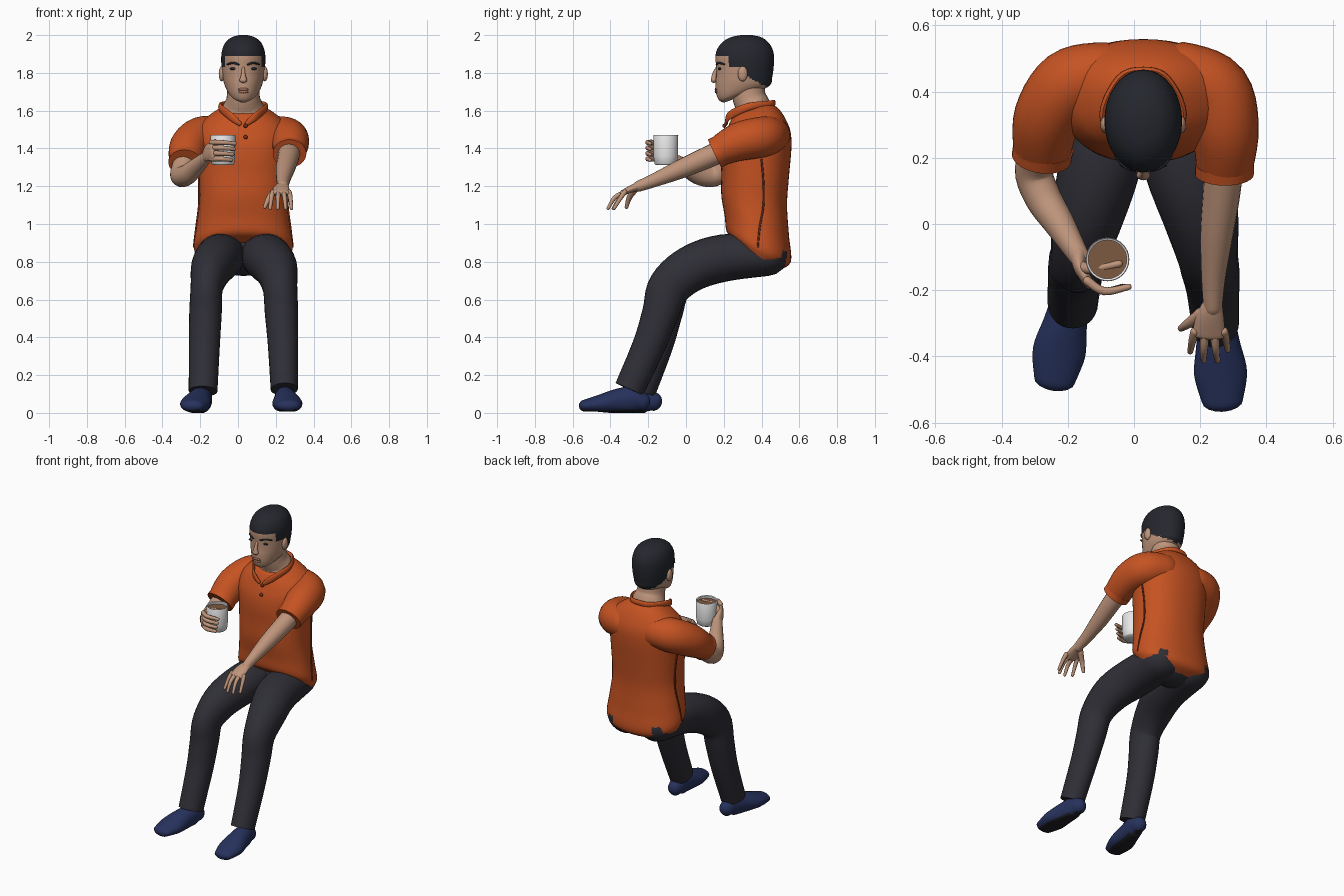
import bpy, bmesh, math
from mathutils import Vector

cube = bpy.data.objects.get("Cube")
if cube:
    bpy.data.objects.remove(cube, do_unlink=True)


def material(name, rgb):
    m = bpy.data.materials.new(name)
    m.use_nodes = True
    m.diffuse_color = (*rgb, 1)
    m.node_tree.nodes["Principled BSDF"].inputs["Base Color"].default_value = (*rgb, 1)
    return m


ORANGE = material("orange cloth", (0.56, 0.085, 0.016))
SEAM = material("dark orange seam", (0.2, 0.03, 0.008))
SKIN = material("skin", (0.52, 0.3, 0.2))
LIP = material("lip brown", (0.36, 0.17, 0.12))
TROUSER = material("charcoal cloth", (0.028, 0.028, 0.037))
HAIR = material("black hair", (0.018, 0.02, 0.027))
SHOE = material("navy shoe", (0.02, 0.032, 0.11))
SOLE = material("dark sole", (0.014, 0.014, 0.02))
WHITE = material("white cup", (0.8, 0.8, 0.8))
COFFEE = material("coffee", (0.2, 0.1, 0.05))
X, Z = Vector((1, 0, 0)), Vector((0, 0, 1))
MID = 0.028  # body centre line


def smooth_keys(keys, steps):
    """Catmull-Rom interpolation of every number in the keys."""
    out = []
    for i in range(len(keys) - 1):
        a, b, c, d = (keys[min(max(i + k, 0), len(keys) - 1)] for k in (-1, 0, 1, 2))
        for s in range(steps):
            t = s / steps
            out.append([q + t / 2 * (r - p + t * (2 * p - 5 * q + 4 * r - e + t * (3 * (q - r) + e - p)))
                        for p, q, r, e in zip(a, b, c, d)])
    return out + [list(keys[-1])]


def loft(name, rings, mats, rule=None, angle=50):
    """Skin rings of points; rule picks a material index from a face centre."""
    bm = bmesh.new()
    loops = [[bm.verts.new(p) for p in ring] for ring in rings]
    n = len(loops[0])
    for lo, hi in zip(loops, loops[1:]):
        for j in range(n):
            bm.faces.new((lo[j], lo[(j + 1) % n], hi[(j + 1) % n], hi[j]))
    bm.faces.new(loops[0][::-1])
    bm.faces.new(loops[-1])
    bmesh.ops.recalc_face_normals(bm, faces=bm.faces)
    if rule:
        for f in bm.faces:
            f.material_index = rule(f.calc_center_median())
    me = bpy.data.meshes.new(name)
    bm.to_mesh(me)
    bm.free()
    ob = bpy.data.objects.new(name, me)
    bpy.context.collection.objects.link(ob)
    for m in mats:
        me.materials.append(m)
    bpy.ops.object.select_all(action='DESELECT')
    ob.select_set(True)
    bpy.context.view_layer.objects.active = ob
    bpy.ops.object.shade_smooth_by_angle(angle=math.radians(angle))
    return ob


def tube(name, keys, mat, ref=Z, seg=20, steps=5, caps=(True, True), floor=None, rule=None):
    """Limb along keys (x, y, z, radius along ref, other radius)."""
    keys = smooth_keys([k if len(k) == 5 else (*k, k[3]) for k in keys], steps)
    pts = [Vector(k[:3]) for k in keys]
    rings = []

    def ring(c, t, ra, rb):
        u = (ref - t * ref.dot(t)).normalized()
        v = t.cross(u)
        r = [c + u * ra * math.cos(a) + v * rb * math.sin(a)
             for a in (2 * math.pi * j / seg for j in range(seg))]
        if floor is not None:
            for p in r:
                p.z = max(p.z, floor)
        return r

    last = len(keys) - 1
    for i, k in enumerate(keys):
        t = (pts[min(i + 1, last)] - pts[max(i - 1, 0)]).normalized()
        small = min(k[3], k[4])
        dome = [(small * math.sin(a), math.cos(a)) for a in (0.4, 0.8, 1.15, 1.45)]
        if i == 0 and caps[0]:
            rings += [ring(pts[i] - t * d, t, k[3] * s, k[4] * s) for d, s in reversed(dome)]
        rings.append(ring(pts[i], t, k[3], k[4]))
        if i == last and caps[1]:
            rings += [ring(pts[i] + t * d, t, k[3] * s, k[4] * s) for d, s in dome]
    return loft(name, rings, mat if isinstance(mat, list) else [mat], rule)


def stack(name, keys, mats, seg, power=1.0, rule=None):
    """Body from rings (front y, front z, back y, back z, half width)."""
    rings = []
    for yf, zf, yb, zb, hw in smooth_keys(keys, 5):
        ring = []
        for j in range(seg):
            a = 2 * math.pi * j / seg
            s, c = (math.copysign(abs(w) ** power, w) for w in (math.sin(a), math.cos(a)))
            t = (1 - c) / 2
            ring.append((MID + hw * s, yf + (yb - yf) * t, zf + (zb - zf) * t))
        rings.append(ring)
    return loft(name, rings, mats, rule)


def ball(name, loc, size, mat):
    x, y, z = loc
    rings = [[(x + size[0] * math.sin(p) * math.cos(a), y + size[1] * math.sin(p) * math.sin(a),
               z + size[2] * math.cos(p)) for a in (math.tau * j / 16 for j in range(16))]
             for p in (math.pi * (i + 0.1) / 10.2 for i in range(11))]
    return loft(name, rings, [mat])


# Shirt body
stack("shirt", [(.25, .925, .49, .755, .245), (.215, .96, .555, .8, .262), (.205, 1.04, .545, .94, .247),
                (.187, 1.15, .535, 1.1, .232), (.187, 1.26, .545, 1.25, .235), (.185, 1.36, .558, 1.4, .24),
                (.195, 1.44, .553, 1.49, .245), (.22, 1.51, .525, 1.56, .22), (.24, 1.555, .49, 1.61, .165),
                (.255, 1.58, .45, 1.64, .115)], [ORANGE], 48, 0.88)
tube("collar", [(.045, .212, 1.53, .012, .008), (.1, .232, 1.575, .022, .009), (.15, .33, 1.62, .02, .01),
                (.1, .44, 1.635, .018, .01), (MID, .465, 1.64, .018, .01), (-.045, .44, 1.635, .018, .01),
                (-.095, .33, 1.62, .02, .01), (-.045, .232, 1.575, .022, .009), (.01, .212, 1.53, .012, .008)],
     ORANGE, seg=12)
for i, z in enumerate((1.52, 1.46)):
    ball(f"button_{i + 1}", (.04, .203 - .01 * i, z), (.011, .01, .011), SEAM)
for side, sx in (("left", 1), ("right", -1)):
    tube(side + "_side_seam", [(MID + sx * w, y, z, .005) for w, y, z in
                               ((.243, .4, 1.34), (.235, .41, 1.22), (.235, .41, 1.1), (.25, .39, .98),
                                (.262, .38, .88))], SEAM, X, seg=8)

# Sleeves and cuffs
SLEEVES = {"left": [(.15, .45, 1.47, .1), (.245, .40, 1.46, .108), (.275, .28, 1.435, .102),
                    (.273, .155, 1.375, .076, .083)],
           "right": [(-.1, .45, 1.47, .1), (-.195, .42, 1.46, .108), (-.262, .32, 1.405, .102),
                     (-.278, .205, 1.325, .08, .085)]}
for side, keys in SLEEVES.items():
    tube(side + "_sleeve", keys, ORANGE, seg=28, caps=(True, False))
    a, b = Vector(keys[2][:3]), Vector(keys[3][:3])
    tube(side + "_cuff", [(*b.lerp(a, t), keys[3][3] + .006, keys[3][4] + .006) for t in (.22, -.03)],
         ORANGE, seg=28, caps=(False, False))

# Arms
tube("left_arm", [(.275, .22, 1.4, .06), (.265, .1, 1.347, .057), (.25, -.03, 1.29, .05),
                  (.24, -.16, 1.235, .037), (.238, -.25, 1.2, .029)], SKIN)
tube("right_arm", [(-.27, .26, 1.36, .06), (-.303, .165, 1.262, .057), (-.275, .08, 1.258, .055),
                   (-.225, 0, 1.3, .046), (-.165, -.1, 1.355, .031)], SKIN)

# Left hand, open and reaching
tube("left_palm", [(.238, -.24, 1.203, .03, .024), (.23, -.28, 1.19, .042, .02),
                   (.225, -.335, 1.165, .05, .015)], SKIN, X)
for i, (tip, reach) in enumerate(((.17, -.385), (.21, -.412), (.252, -.412), (.283, -.38))):
    base = .184 + .029 * i
    tube(f"left_finger_{i + 1}", [(base, -.325, 1.168, .014), ((base + tip) / 2, reach + .035, 1.14, .012),
                                  (tip, reach, 1.083, .009)], SKIN, X, 10)
tube("left_thumb", [(.205, -.27, 1.185, .02), (.165, -.3, 1.14, .015), (.142, -.315, 1.09, .01)], SKIN, X, 10)

# Right hand, wrapped round the cup
tube("right_palm", [(-.168, -.095, 1.355, .032, .026), (-.162, -.135, 1.375, .045, .02),
                    (-.135, -.18, 1.385, .05, .016)], SKIN)
for i in range(4):
    z = 1.345 + .029 * i
    tube(f"right_finger_{i + 1}", [(-.14, -.172, z, .014), (-.09, -.203, z, .013),
                                   (-.035 + .006 * i, -.19, z - .006, .01)], SKIN, Z, 10)
tube("right_thumb", [(-.16, -.13, 1.39, .02), (-.125, -.135, 1.435, .015), (-.045, -.12, 1.452, .011)], SKIN, Z, 10)

# Cup and coffee
def disc(r, z):
    return [(-.08 + r * math.cos(a), -.107 + r * math.sin(a), z) for a in (math.tau * j / 32 for j in range(32))]


loft("cup", [disc(r, z) for r, z in ((.054, 1.312), (.06, 1.318), (.065, 1.36), (.066, 1.468), (.064, 1.472),
                                     (.058, 1.468), (.058, 1.44))], [WHITE])
loft("coffee", [disc(.0585, 1.44), disc(.0585, 1.455)], [COFFEE])

# Trousers
ball("hips", (MID, .4, .84), (.21, .14, .115), TROUSER)
tube("left_trouser_leg", [(.135, .43, .835, .13, .11), (.155, .2, .82, .13, .125), (.2, .03, .765, .115, .122),
                          (.222, -.09, .665, .092, .112), (.23, -.135, .53, .088, .097),
                          (.238, -.195, .36, .08, .087), (.245, -.3, .125, .072, .08)],
     TROUSER, X, 28, caps=(True, False))
tube("right_trouser_leg", [(-.08, .43, .835, .13, .11), (-.1, .2, .82, .125, .125), (-.14, .03, .765, .11, .122),
                           (-.165, -.085, .665, .086, .112), (-.172, -.115, .53, .086, .097),
                           (-.178, -.155, .36, .082, .087), (-.185, -.24, .115, .076, .08)],
     TROUSER, X, 28, caps=(True, False))

# Shoes with dark undersides
for side, x, y, turn in (("left", .245, 0, .022), ("right", -.185, .063, -.055)):
    keys = [(0, -.235, .06, .045, .05), (.1, -.28, .07, .055, .07), (.4, -.36, .062, .066, .066),
            (.75, -.45, .048, .08, .05), (1, -.535, .038, .062, .032)]
    tube(side + "_shoe", [(x + turn * t, y + dy, z, w, h) for t, dy, z, w, h in keys], [SHOE, SOLE], X, 24,
         floor=.008 if side == "left" else 0, rule=lambda c: int(c.z < .016))

# Neck and head, hair chosen by height and depth
tube("neck", [(MID, .365, 1.54, .11, .1), (MID, .36, 1.61, .112, .092), (MID, .335, 1.67, .088, .088),
              (MID, .325, 1.76, .085, .09)], SKIN, X, 28, caps=(False, False))


def is_hair(c):
    return int(c.z > 1.888 or (c.y > .222 and c.z > 1.825) or (c.y > .315 and c.z > 1.79 - (c.y - .315) * .6))


stack("head", [(.2, 1.642, .25, 1.66, .02), (.175, 1.655, .3, 1.68, .055), (.16, 1.69, .38, 1.7, .08),
               (.157, 1.74, .445, 1.735, .1), (.16, 1.78, .457, 1.78, .109), (.16, 1.83, .464, 1.83, .115),
               (.156, 1.88, .466, 1.88, .117), (.163, 1.92, .46, 1.92, .112), (.19, 1.96, .437, 1.96, .095),
               (.235, 1.988, .4, 1.988, .062), (.29, 2.0, .35, 2.0, .022)], [SKIN, HAIR], 64, rule=is_hair)
tube("nose", [(MID, .163, 1.825, .008), (MID, .15, 1.79, .012), (MID, .147, 1.762, .021, .015)], SKIN, X, 12)
for i, z in enumerate((1.7, 1.713)):
    ball(("lower_lip", "upper_lip")[i], (MID, .161, z), (.028, .009, .008), LIP)
for side, sx in (("left", 1), ("right", -1)):
    ball(side + "_eye", (MID + sx * .052, .178, 1.822), (.02, .008, .007), HAIR)
    tube(side + "_brow", [(MID + sx * .025, .162, 1.845, .005), (MID + sx * .055, .174, 1.853, .006),
                          (MID + sx * .085, .204, 1.845, .004)], HAIR, Z, 8)
    ball(side + "_ear", (MID + sx * .114, .3, 1.795), (.016, .026, .04), SKIN)
